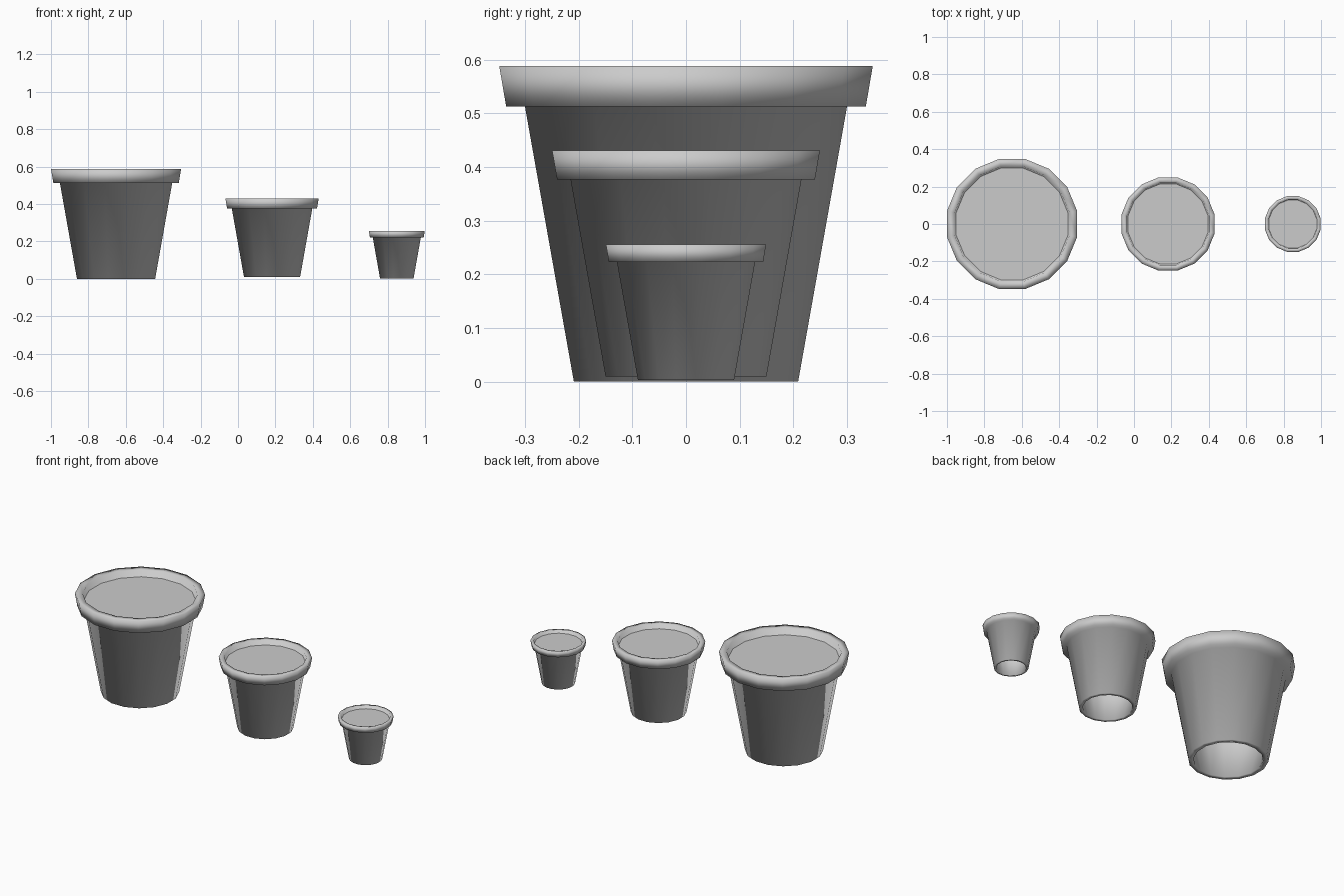
import bpy, bmesh, math

if "Cube" in bpy.data.objects:
    bpy.data.objects.remove(bpy.data.objects["Cube"])

SIDES = 16
FIT = 1 / math.cos(math.pi / SIDES)   # profile radii are measured to the flats

# Wall cross-section of the largest pot (radius, z), a closed loop
WALL = [(0.209, 0.0), (0.30, 0.512), (0.335, 0.512), (0.348, 0.588),
        (0.307, 0.588), (0.181, 0.0)]
SOIL_RADIUS, SOIL_Z = 0.299, 0.55


def ring(bm, radius, z):
    return [bm.verts.new((radius * FIT * math.cos((i + 0.5) * math.tau / SIDES),
                          radius * FIT * math.sin((i + 0.5) * math.tau / SIDES), z))
            for i in range(SIDES)]


def finish(bm, name, x, z, scale, smooth):
    bmesh.ops.recalc_face_normals(bm, faces=bm.faces)
    for f in bm.faces:
        f.smooth = smooth
    mesh = bpy.data.meshes.new(name)
    bm.to_mesh(mesh)
    bm.free()
    ob = bpy.data.objects.new(name, mesh)
    ob.location = (x, 0, z)
    ob.scale = (scale,) * 3
    bpy.context.collection.objects.link(ob)
    return ob


def make_pot(size, x, z, scale):
    # Hollow tapered wall with a projecting rim, open at the bottom
    bm = bmesh.new()
    rings = [ring(bm, r, h) for r, h in WALL]
    for a, b in zip(rings, rings[1:] + rings[:1]):
        for i in range(SIDES):
            j = (i + 1) % SIDES
            bm.faces.new((a[i], a[j], b[j], b[i]))
    pot = finish(bm, size + "_pot", x, z, scale, True)

    # Soil disc just below the rim
    bm = bmesh.new()
    bm.faces.new(ring(bm, SOIL_RADIUS, SOIL_Z))
    soil = finish(bm, size + "_soil", 0, 0, 1, False)
    soil.parent = pot


for args in [("large", -0.652, 0.0, 1.0),
             ("medium", 0.182, 0.009, 0.717),
             ("small", 0.849, 0.003, 0.429)]:
    make_pot(*args)
